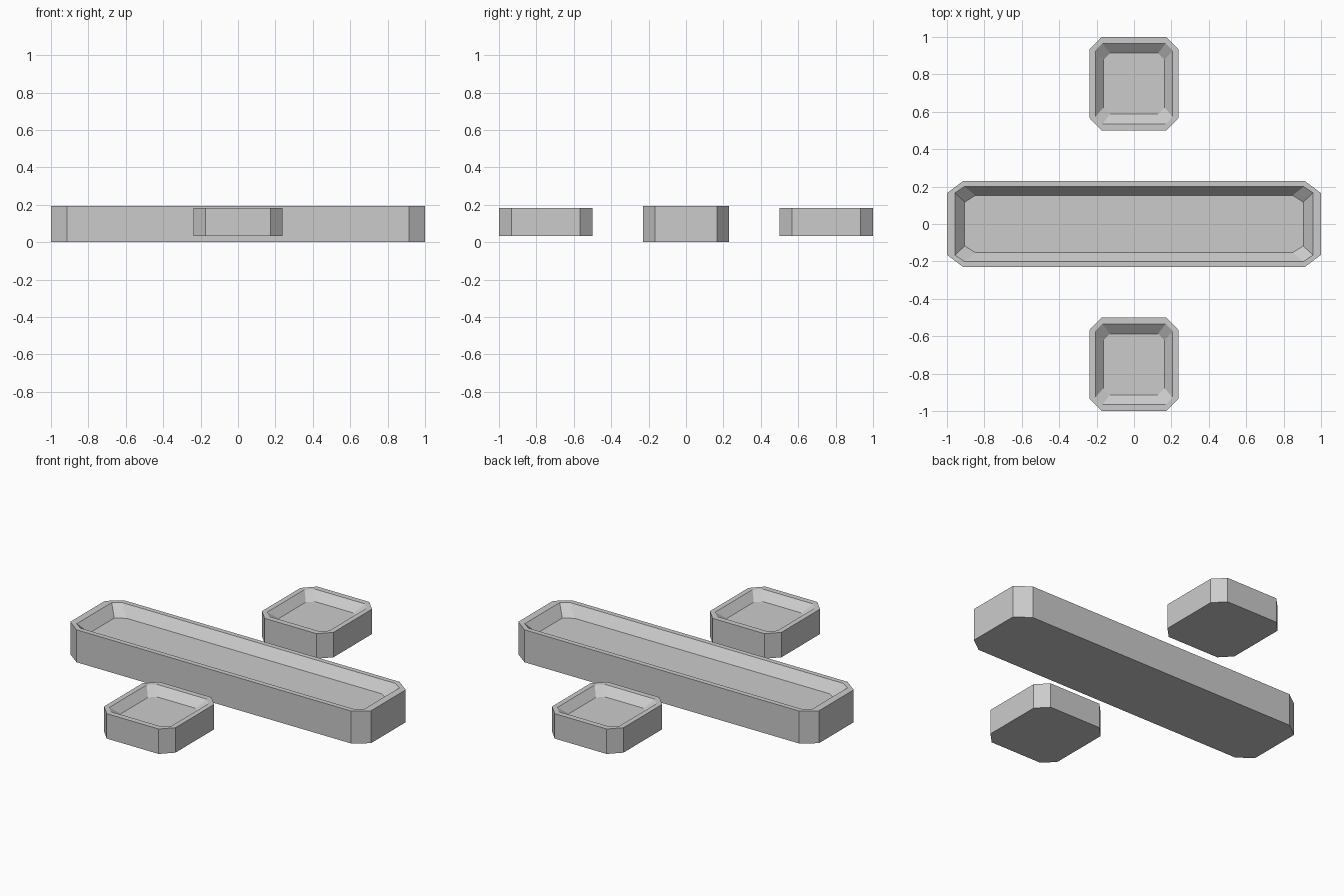
import bpy, bmesh

if "Cube" in bpy.data.objects:
    bpy.data.objects.remove(bpy.data.objects["Cube"])


def octagon(hx, hy, cx, cy):
    """Rectangle outline with cut corners, counter-clockwise."""
    return [(hx, -hy + cy), (hx, hy - cy), (hx - cx, hy), (-hx + cx, hy),
            (-hx, hy - cy), (-hx, -hy + cy), (-hx + cx, -hy), (hx - cx, -hy)]


def make_tray(name, y, rings):
    """Loft through octagon rings (half x, half y, cut x, cut y, z), capping both ends."""
    bm = bmesh.new()
    loops = [[bm.verts.new((px, py, z)) for px, py in octagon(hx, hy, cx, cy)]
             for hx, hy, cx, cy, z in rings]
    bm.faces.new(loops[0][::-1])
    for a, b in zip(loops, loops[1:]):
        for i in range(8):
            j = (i + 1) % 8
            bm.faces.new((a[i], a[j], b[j], b[i]))
    bm.faces.new(loops[-1])
    mesh = bpy.data.meshes.new(name)
    bm.to_mesh(mesh)
    bm.free()
    obj = bpy.data.objects.new(name, mesh)
    obj.location.y = y
    bpy.context.collection.objects.link(obj)
    return obj


# Long central tray: base, outer rim, inner rim, recessed floor
make_tray("long_tray", 0, [
    (1.0, 0.23, 0.087, 0.065, 0.0),
    (1.0, 0.23, 0.087, 0.065, 0.195),
    (0.957, 0.2, 0.05, 0.033, 0.195),
    (0.905, 0.153, 0.057, 0.036, 0.135),
])

# Two small square trays, raised slightly, in front and behind
for name, y in (("front_small_tray", -0.75), ("back_small_tray", 0.75)):
    make_tray(name, y, [
        (0.238, 0.25, 0.065, 0.067, 0.033),
        (0.238, 0.25, 0.065, 0.067, 0.183),
        (0.207, 0.216, 0.038, 0.038, 0.183),
        (0.164, 0.163, 0.035, 0.035, 0.138),
    ])
